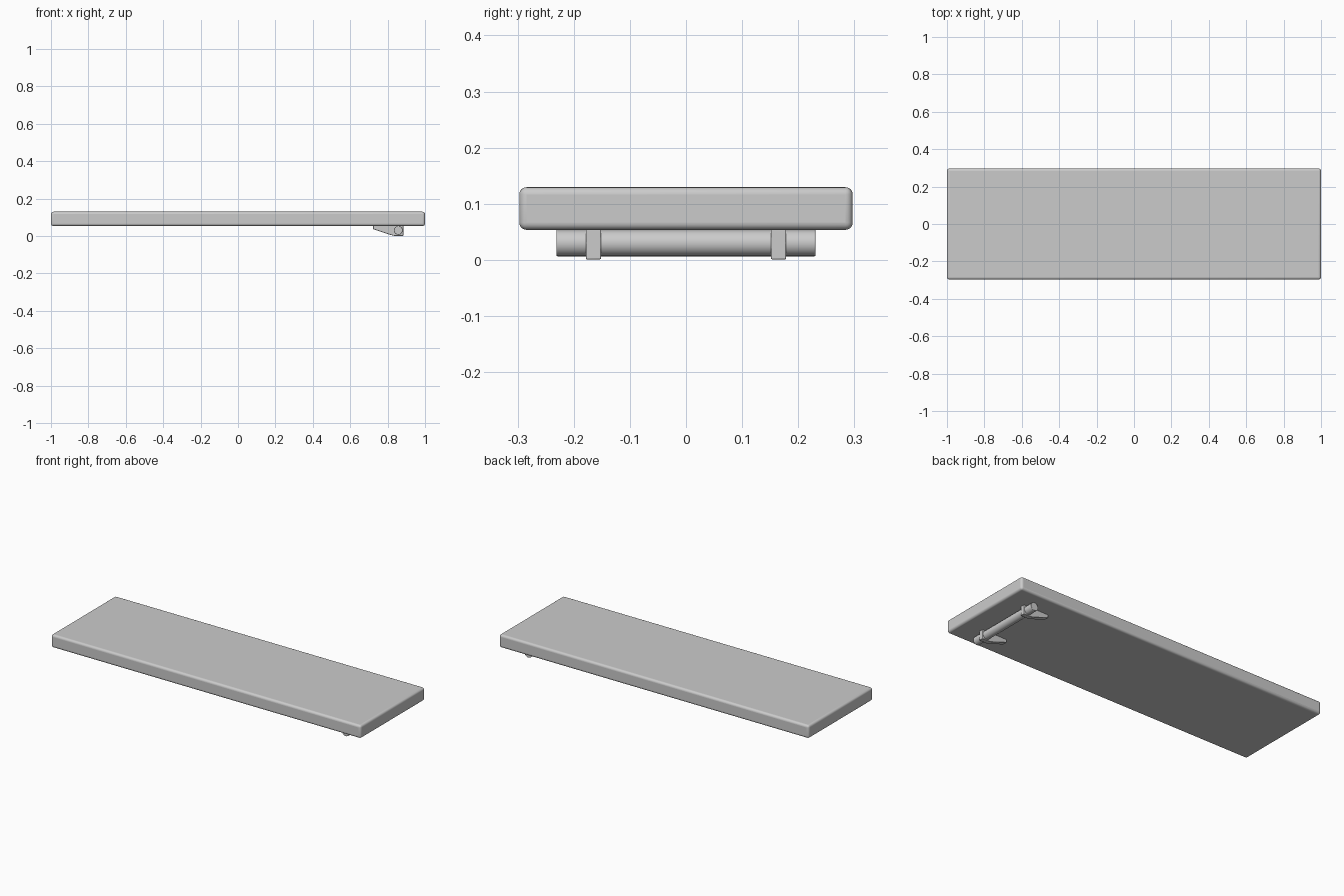
import bpy, bmesh, math

if "Cube" in bpy.data.objects:
    bpy.data.objects.remove(bpy.data.objects["Cube"])


def finish(obj, width, segments):
    mod = obj.modifiers.new("soft_edges", 'BEVEL')
    mod.width = width
    mod.segments = segments
    mod.limit_method = 'ANGLE'
    mod.angle_limit = math.radians(35)
    bpy.ops.object.select_all(action='DESELECT')
    obj.select_set(True)
    bpy.context.view_layer.objects.active = obj
    bpy.ops.object.shade_smooth_by_angle(angle=math.radians(35))


def profile_part(name, points, y0, y1):
    """Extrude an x-z outline along y."""
    mesh = bpy.data.meshes.new(name)
    bm = bmesh.new()
    face = bm.faces.new([bm.verts.new((x, y0, z)) for x, z in points])
    out = bmesh.ops.extrude_face_region(bm, geom=[face])
    moved = [v for v in out["geom"] if isinstance(v, bmesh.types.BMVert)]
    bmesh.ops.translate(bm, verts=moved, vec=(0, y1 - y0, 0))
    bmesh.ops.recalc_face_normals(bm, faces=bm.faces)
    bm.to_mesh(mesh)
    bm.free()
    obj = bpy.data.objects.new(name, mesh)
    bpy.context.collection.objects.link(obj)
    return obj


# Flat board with rounded edges
bpy.ops.mesh.primitive_cube_add(size=1, location=(0, 0, 0.0915))
board = bpy.context.object
board.name = "board"
board.scale = (2.0, 0.594, 0.076)
bpy.ops.object.transform_apply(location=False, rotation=False, scale=True)
finish(board, 0.013, 5)

# Cross bar under one end
bpy.ops.mesh.primitive_cylinder_add(vertices=48, radius=0.0235, depth=0.462,
                                    location=(0.857, 0, 0.03),
                                    rotation=(math.pi / 2, 0, 0))
bar = bpy.context.object
bar.name = "cross_bar"
finish(bar, 0.002, 2)

# Wedge brackets that hold the bar
outline = [(0.722, 0.056), (0.722, 0.037), (0.815, 0.006), (0.835, 0.001),
           (0.884, 0.001), (0.884, 0.056)]
for label, y in (("front", -0.165), ("back", 0.165)):
    bracket = profile_part(label + "_bracket", outline, y - 0.0135, y + 0.0135)
    finish(bracket, 0.002, 2)
